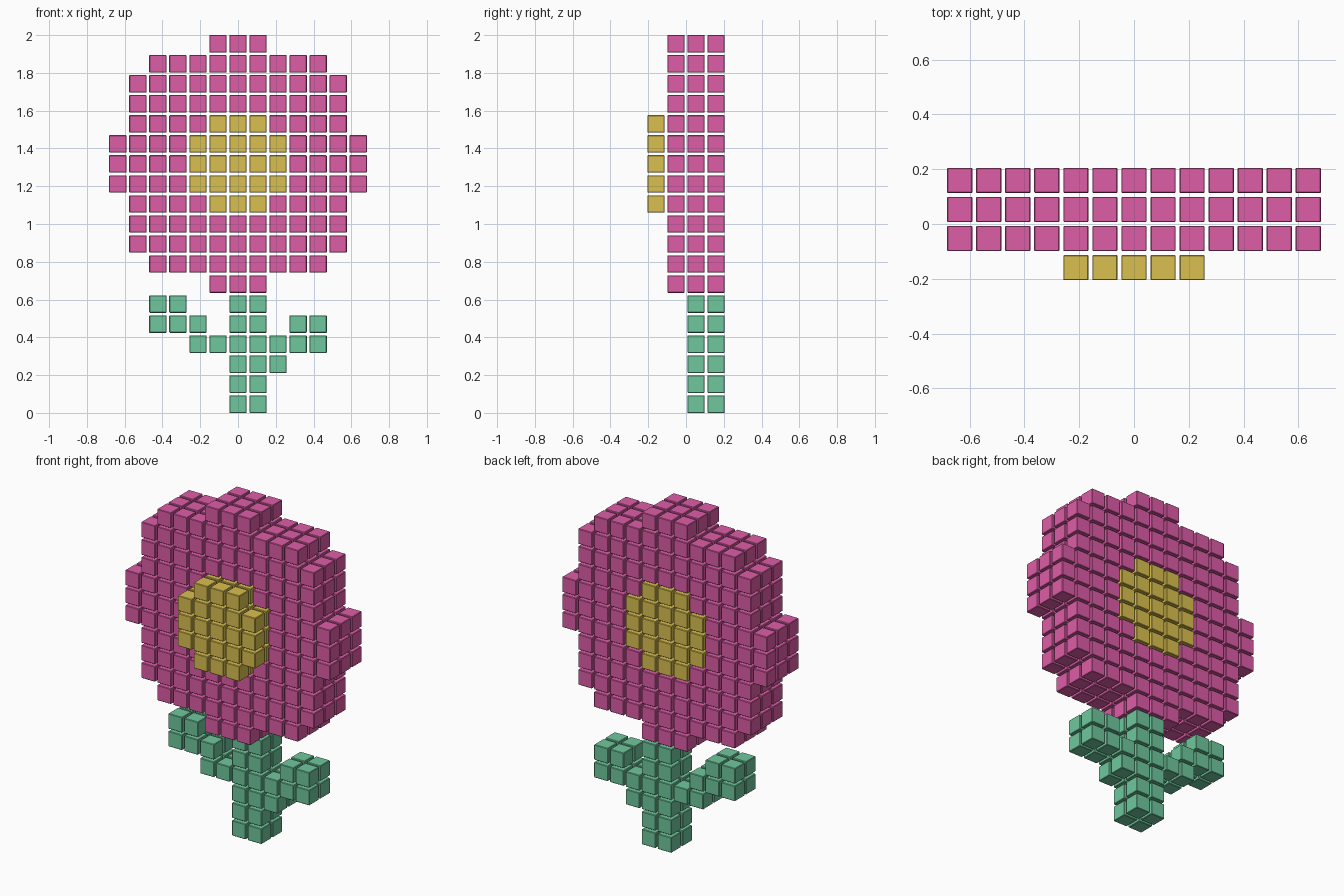
import bpy, bmesh
from mathutils import Matrix

if "Cube" in bpy.data.objects:
    bpy.data.objects.remove(bpy.data.objects["Cube"])

PITCH, SIZE, BEVEL = 0.106, 0.092, 0.003


def material(name, rgb):
    mat = bpy.data.materials.new(name)
    mat.diffuse_color = (*rgb, 1)
    mat.use_nodes = True
    mat.node_tree.nodes["Principled BSDF"].inputs["Base Color"].default_value = mat.diffuse_color
    return mat


def build(name, cells, mat):
    """One object made of small separate blocks; cells are (column, layer, row)."""
    bm = bmesh.new()
    for i, j, k in sorted(cells):
        pos = (i * PITCH, (j - 1.5) * PITCH, k * PITCH + SIZE / 2)
        bmesh.ops.create_cube(bm, size=SIZE, matrix=Matrix.Translation(pos))
    bmesh.ops.bevel(bm, geom=bm.edges[:], offset=BEVEL, segments=1, affect='EDGES')
    mesh = bpy.data.meshes.new(name)
    bm.to_mesh(mesh)
    bm.free()
    mesh.materials.append(mat)
    obj = bpy.data.objects.new(name, mesh)
    bpy.context.collection.objects.link(obj)
    return obj


def disc(half_widths, first_row, layers):
    """Symmetric rows of blocks, given by half width from bottom to top."""
    return {(i, j, first_row + r) for r, w in enumerate(half_widths)
            for i in range(-w, w + 1) for j in layers}


def flat(columns_rows, layers):
    return {(i, j, k) for i, k in columns_rows for j in layers}


pink = material("pink", (0.73, 0.11, 0.39))
gold = material("gold", (0.71, 0.53, 0.08))
green = material("green", (0.16, 0.58, 0.34))

# Flower centre: runs through the head and stands out one layer in front
centre = disc([1, 2, 2, 2, 1], 10, range(4))
build("flower_centre", centre, gold)

# Petals: three layers deep around the centre
petals = disc([1, 4, 5, 5, 5, 6, 6, 6, 5, 5, 5, 4, 1], 6, range(1, 4))
build("petals", petals - centre, pink)

# Stem and two stepped leaves, two layers deep
back = range(2, 4)
build("stem", flat([(i, k) for i in (0, 1) for k in range(6)], back), green)
build("left_leaf", flat([(-1, 3), (-2, 3), (-2, 4), (-3, 4), (-4, 4), (-3, 5), (-4, 5)], back), green)
build("right_leaf", flat([(2, 2), (2, 3), (3, 3), (4, 3), (3, 4), (4, 4)], back), green)
